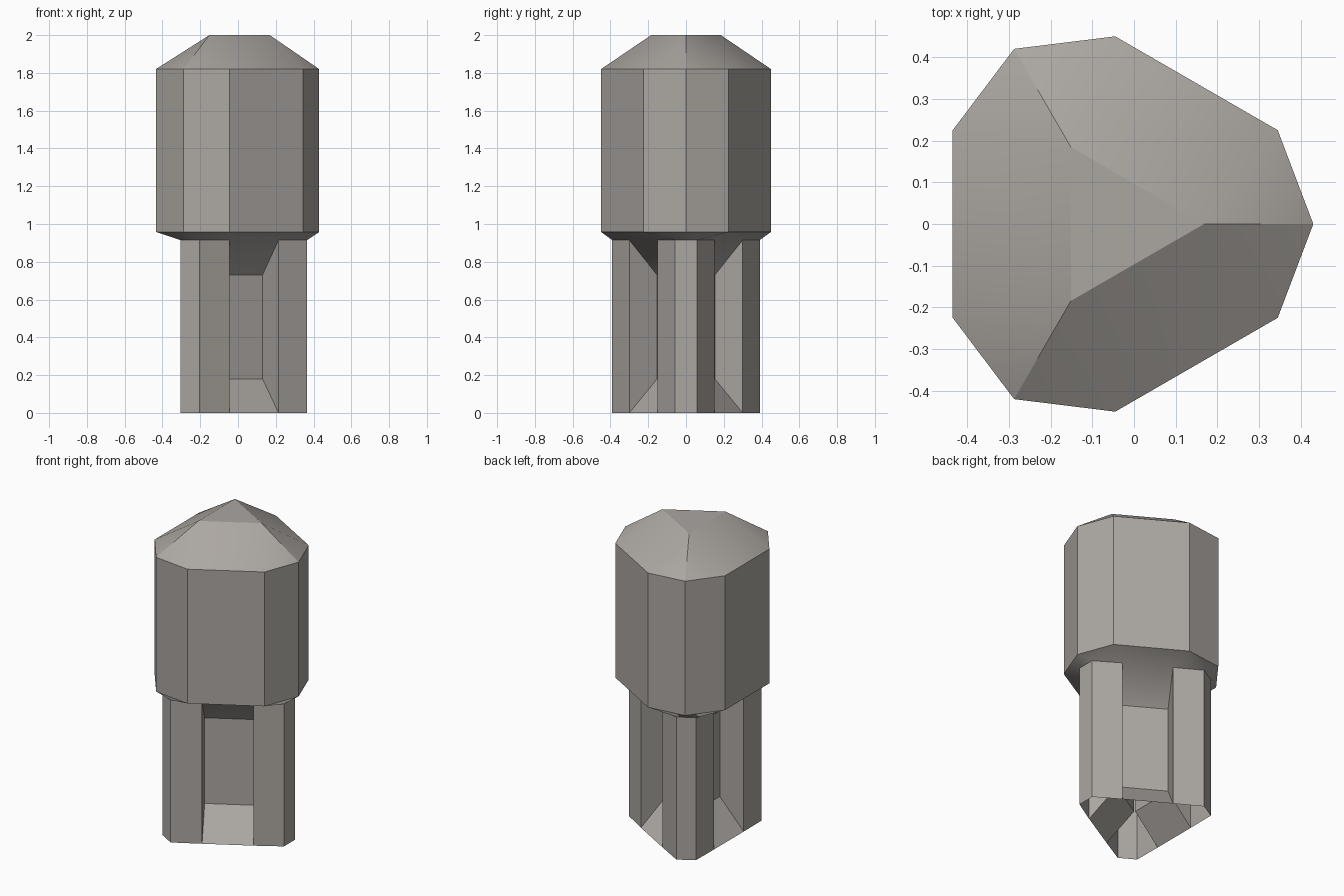
import bpy, bmesh
from math import radians, cos, sin

if "Cube" in bpy.data.objects:
    bpy.data.objects.remove(bpy.data.objects["Cube"])

CX = -0.045                      # axis of the three-fold symmetry
FACE, FLOOR, HALF = 0.26, 0.09, 0.15    # side face, flute floor, flute half width
CHAMFER = 0.057                  # half width of the chamfered corners
# lobe angle, chamfered shaft corner distance, head corner distance
LOBES = ((0, 0.411, 0.475), (120, 0.418, 0.485), (240, 0.418, 0.485))


def point(angle, dist, side=0.0):
    a = radians(angle)
    return (CX + dist * cos(a) - side * sin(a), dist * sin(a) + side * cos(a))


# six points per lobe, three lobes per ring
def shaft_ring(floor):
    ring = []
    for t, tip, _ in LOBES:
        ring += [point(t - 60, floor, HALF), point(t - 60, FACE, HALF),
                 point(t, tip, -CHAMFER), point(t, tip, CHAMFER),
                 point(t + 60, FACE, -HALF), point(t + 60, floor, -HALF)]
    return ring


def head_ring():
    ring = []
    for t, _, corner in LOBES:
        ring += [point(t - 30, 0.45)] * 2 + [point(t, corner)] * 2 + [point(t + 30, 0.45)] * 2
    return ring


def top_ring():
    return [point(t, 0.213) for t, _, _ in LOBES for _ in range(6)]


def loft(name, levels):
    bm = bmesh.new()
    rings = [[bm.verts.new((x, y, z)) for x, y in ring] for z, ring in levels]
    n = len(rings[0])
    for a, b in zip(rings, rings[1:]):
        for i in range(n):
            j = (i + 1) % n
            bm.faces.new((a[i], a[j], b[j], b[i]))
    bm.faces.new(rings[-1])
    bmesh.ops.remove_doubles(bm, verts=bm.verts[:], dist=1e-4)
    # sharp ridges from the flat tip down to the head corners, and round the tip
    for e in bm.edges:
        zs = sorted(v.co.z for v in e.verts)
        far = max(((v.co.x - CX) ** 2 + v.co.y ** 2) ** 0.5 for v in e.verts)
        if zs[1] > 1.99 and (zs[0] > 1.99 or far > 0.465):
            e.smooth = False
    mesh = bpy.data.meshes.new(name)
    bm.to_mesh(mesh)
    bm.free()
    obj = bpy.data.objects.new(name, mesh)
    bpy.context.collection.objects.link(obj)
    return obj


# hollow fluted shaft, flared shoulder, faceted head and flat triangular tip
body = loft("fluted_peg", [
    (0.0, shaft_ring(FACE)),
    (0.18, shaft_ring(FLOOR)),
    (0.73, shaft_ring(FLOOR)),
    (0.915, shaft_ring(FACE)),
    (0.958, head_ring()),
    (1.82, head_ring()),
    (2.0, top_ring()),
])
bpy.context.view_layer.objects.active = body
body.select_set(True)
bpy.ops.object.shade_smooth_by_angle(angle=radians(30), keep_sharp_edges=True)

# dark warm grey
mat = bpy.data.materials.new("warm_grey")
mat.diffuse_color = (0.41, 0.385, 0.36, 1)
mat.use_nodes = True
mat.node_tree.nodes["Principled BSDF"].inputs["Base Color"].default_value = mat.diffuse_color
body.data.materials.append(mat)
